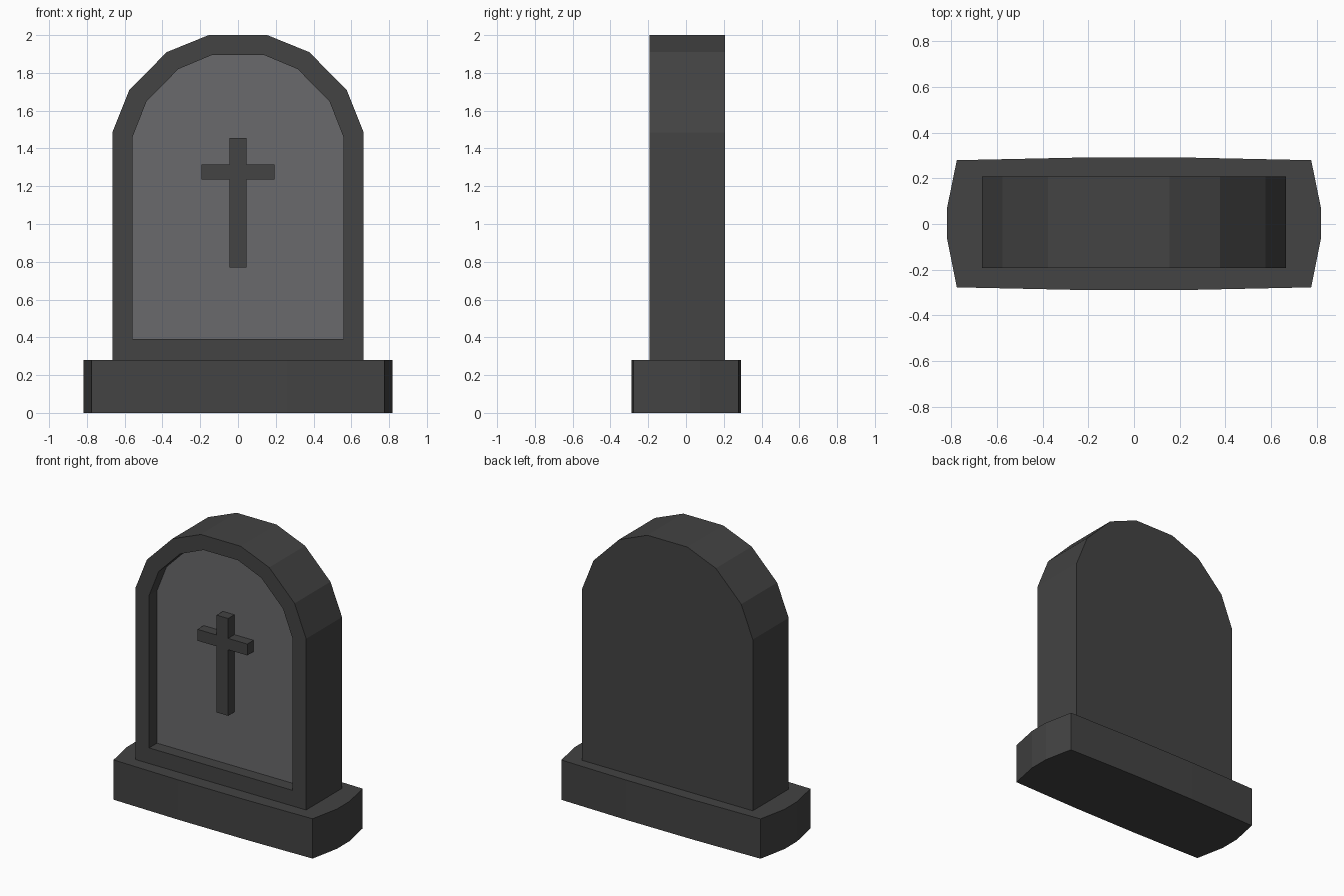
import bpy, bmesh

if "Cube" in bpy.data.objects:
    bpy.data.objects.remove(bpy.data.objects["Cube"])


def material(name, rgb):
    m = bpy.data.materials.new(name)
    m.diffuse_color = (*rgb, 1.0)
    m.use_nodes = True
    m.node_tree.nodes["Principled BSDF"].inputs["Base Color"].default_value = m.diffuse_color
    return m


dark = material("dark stone", (0.056, 0.056, 0.056))
grey = material("grey stone", (0.143, 0.143, 0.149))


def finish(bm, name, mats):
    bmesh.ops.recalc_face_normals(bm, faces=bm.faces)
    me = bpy.data.meshes.new(name)
    bm.to_mesh(me)
    bm.free()
    for m in mats:
        me.materials.append(m)
    ob = bpy.data.objects.new(name, me)
    bpy.context.collection.objects.link(ob)
    return ob


def mirrored(half):
    """Close a right-hand outline with its mirror image."""
    return half + [(-x, v) for x, v in reversed(half)]


def ring(bm, outline, y):
    return [bm.verts.new((x, y, z)) for x, z in outline]


def bridge(bm, a, b):
    n = len(a)
    for i in range(n):
        j = (i + 1) % n
        bm.faces.new((a[i], a[j], b[j], b[i]))


# Plinth with slightly bowed sides
half = [(0.26, -0.288), (0.775, -0.277), (0.817, -0.067),
        (0.817, 0.073), (0.775, 0.279), (0.26, 0.29)]
bm = bmesh.new()
plan = mirrored(half)
low = [bm.verts.new((x, y, 0)) for x, y in plan]
top = [bm.verts.new((x, y, 0.28)) for x, y in plan]
bridge(bm, low, top)
bm.faces.new(low)
bm.faces.new(top)
finish(bm, "plinth", [dark])

# Arched slab with a recessed front panel
FRONT, BACK, PANEL = -0.192, 0.207, -0.104
outer = mirrored([(0.665, 0.28), (0.665, 1.485), (0.575, 1.71),
                  (0.377, 1.91), (0.155, 2.0)])
inner = mirrored([(0.558, 0.39), (0.558, 1.462), (0.484, 1.65),
                  (0.316, 1.82), (0.135, 1.896)])
bm = bmesh.new()
loops = [ring(bm, outer, BACK), ring(bm, outer, FRONT),
         ring(bm, inner, FRONT), ring(bm, inner, PANEL)]
for a, b in zip(loops, loops[1:]):
    bridge(bm, a, b)
bm.faces.new(loops[0])
bm.faces.new(loops[-1]).material_index = 1
finish(bm, "arched_slab", [dark, grey])

# Raised cross, one outline extruded out of the panel
cross = mirrored([(0.045, 0.77), (0.045, 1.235), (0.194, 1.235),
                  (0.194, 1.315), (0.045, 1.315), (0.045, 1.455)])
bm = bmesh.new()
back = ring(bm, cross, PANEL)
front = ring(bm, cross, -0.174)
bridge(bm, back, front)
bm.faces.new(back)
bm.faces.new(front)
finish(bm, "cross", [dark])
